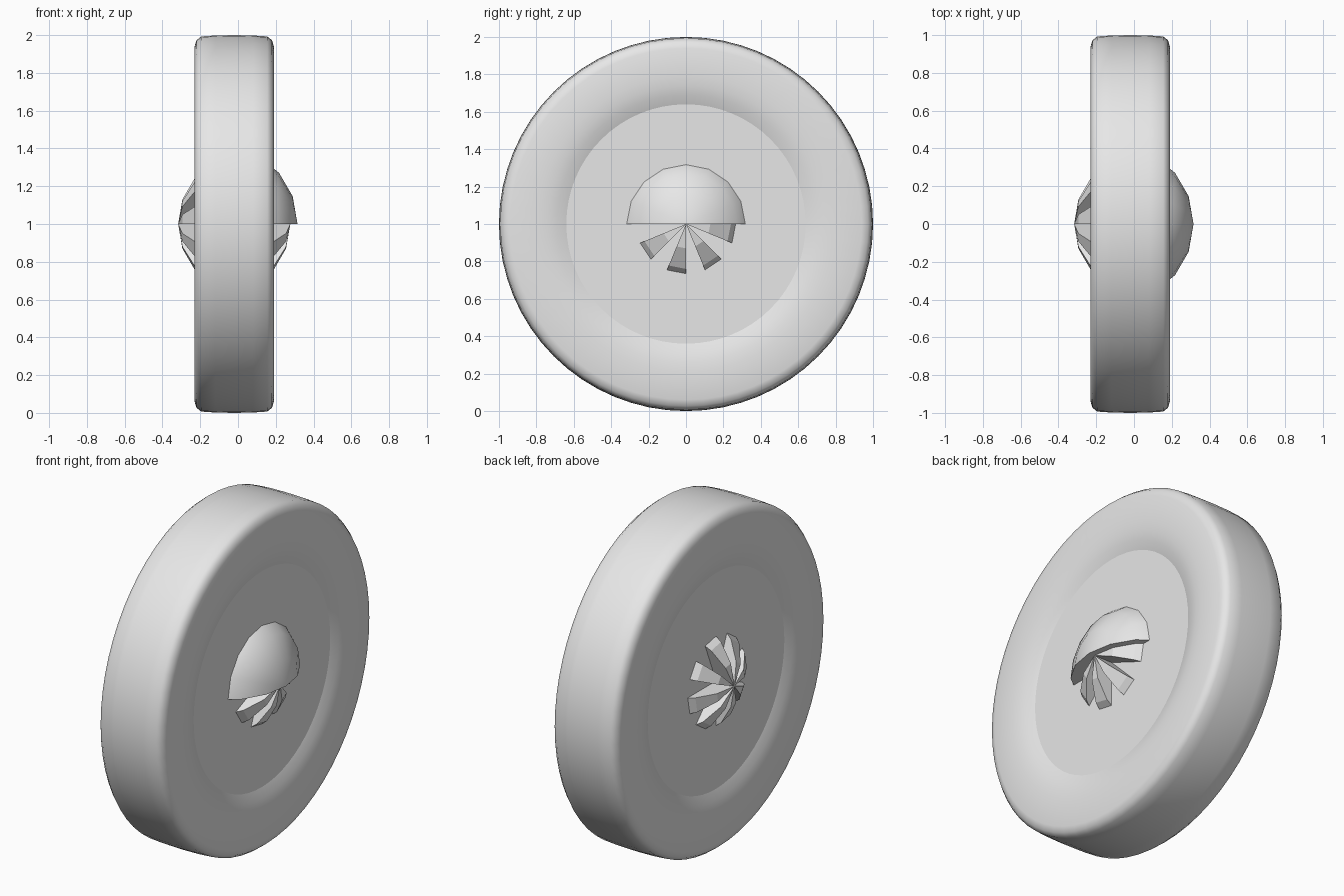
import bpy, bmesh, math

if "Cube" in bpy.data.objects:
    bpy.data.objects.remove(bpy.data.objects["Cube"])

AXLE_X, AXLE_Z = -0.02, 1.0

grey = bpy.data.materials.new("rubber_grey")
grey.diffuse_color = (0.8, 0.8, 0.8, 1)
grey.use_nodes = True
grey.node_tree.nodes["Principled BSDF"].inputs["Base Color"].default_value = grey.diffuse_color


def finish(name, bm, smooth_angle=None):
    """Turn a bmesh built around the axle into a named object."""
    bmesh.ops.remove_doubles(bm, verts=bm.verts, dist=1e-5)
    bmesh.ops.recalc_face_normals(bm, faces=bm.faces)
    mesh = bpy.data.meshes.new(name)
    bm.to_mesh(mesh)
    bm.free()
    mesh.materials.append(grey)
    obj = bpy.data.objects.new(name, mesh)
    obj.location = (AXLE_X, 0, AXLE_Z)
    bpy.context.collection.objects.link(obj)
    if smooth_angle:
        bpy.ops.object.select_all(action='DESELECT')
        obj.select_set(True)
        bpy.context.view_layer.objects.active = obj
        bpy.ops.object.shade_smooth_by_angle(angle=math.radians(smooth_angle))
    return obj


def point(x, r, a):
    return (x, r * math.cos(a), r * math.sin(a))


def lathe(bm, profile, a0, a1, steps):
    """Sweep an (x, radius) profile around the x axis."""
    rows = []
    for i in range(steps + 1):
        a = a0 + (a1 - a0) * i / steps
        rows.append([bm.verts.new(point(x, r, a)) for x, r in profile])
    for p, q in zip(rows, rows[1:]):
        for j in range(len(profile) - 1):
            loop = [p[j], p[j + 1], q[j + 1], q[j]]
            if profile[j][1] < 1e-6:
                loop = [p[j], p[j + 1], q[j + 1]]
            elif profile[j + 1][1] < 1e-6:
                loop = [p[j], p[j + 1], q[j]]
            bm.faces.new(loop)
    return rows


def arc(depth, radius, t0, t1, steps):
    """Elliptical (x, radius) profile measured from the +x pole."""
    pts = []
    for i in range(steps + 1):
        t = t0 + (t1 - t0) * i / steps
        pts.append((depth * math.cos(t), abs(radius * math.sin(t))))
    return pts


# Tyre: crowned tread, rounded shoulders, sidewalls dipping to the hub
half = [(0, 1), (0.10, 0.998), (0.175, 0.993), (0.20, 0.973), (0.21, 0.94),
        (0.21, 0.79), (0.206, 0.74), (0.196, 0.69), (0.177, 0.64)]
profile = [(-x, r) for x, r in reversed(half)] + half[1:]
bm = bmesh.new()
lathe(bm, profile, 0, 2 * math.pi, 64)
finish("tyre", bm, 45)

# Flat hub disc on both sides
bm = bmesh.new()
for x in (-0.177, 0.177):
    ring = [bm.verts.new(point(x, 0.641, 2 * math.pi * i / 64)) for i in range(64)]
    bm.faces.new(ring if x > 0 else ring[::-1])
mesh_disc = finish("hub_disc", bm)

# Fan blades: every second wedge of a faceted ball, showing on both sides
step = math.pi / 8
bm = bmesh.new()
for k in range(1, 16, 2):
    rows = lathe(bm, arc(0.297, 0.34, 0, math.pi, 8), k * step, (k + 1) * step, 1)
    for row in rows:
        bm.faces.new(row)
    # merge this wedge's poles only
    for j in (0, -1):
        bmesh.ops.weld_verts(bm, targetmap={rows[1][j]: rows[0][j]})
blades = finish("fan_blades", bm)

# Half dome cover over the upper blades on the right side
bm = bmesh.new()
rows = lathe(bm, arc(0.335, 0.384, 0, math.pi / 2, 4), 0, math.pi, 8)
bmesh.ops.remove_doubles(bm, verts=bm.verts, dist=1e-5)
bm.verts.ensure_lookup_table()
bottom = [v for v in bm.verts if abs(v.co.z) < 1e-5]
bottom.sort(key=lambda v: math.atan2(v.co.x, v.co.y))
bm.faces.new(bottom)
finish("dome_cover", bm, 50)
